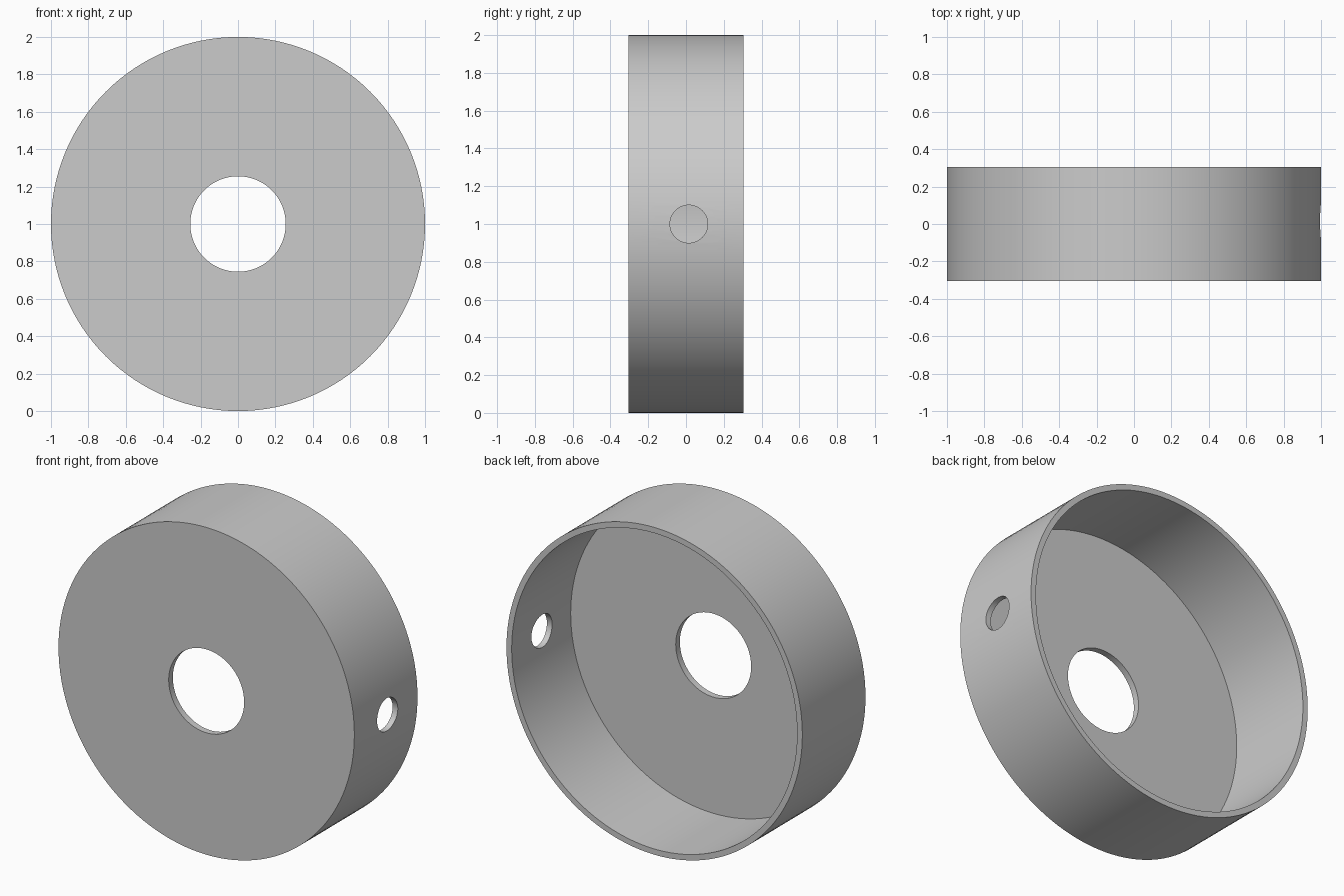
import bpy, bmesh, math
from mathutils import Vector, Matrix

cube = bpy.data.objects.get("Cube")
if cube:
    bpy.data.objects.remove(cube, do_unlink=True)

RADIUS, HALF_DEPTH, WALL, FLOOR = 1.0, 0.305, 0.035, 0.04
CENTRE_HOLE, SIDE_HOLE, SIDE_HOLE_Y = 0.255, 0.1, 0.015
SEGMENTS = 128

grey = bpy.data.materials.new("plain grey")
grey.use_nodes = True
colour = (0.6, 0.6, 0.6, 1)
grey.diffuse_color = colour
grey.node_tree.nodes["Principled BSDF"].inputs["Base Color"].default_value = colour


def make_object(name, bm):
    mesh = bpy.data.meshes.new(name)
    bmesh.ops.recalc_face_normals(bm, faces=bm.faces)
    bm.to_mesh(mesh)
    bm.free()
    obj = bpy.data.objects.new(name, mesh)
    bpy.context.collection.objects.link(obj)
    return obj


# Cup: L-shaped wall section (radius, depth) turned around the y axis
front, back = -HALF_DEPTH, HALF_DEPTH
section = [(CENTRE_HOLE, front), (RADIUS, front), (RADIUS, back),
           (RADIUS - WALL, back), (RADIUS - WALL, front + FLOOR),
           (CENTRE_HOLE, front + FLOOR)]
bm = bmesh.new()
verts = [bm.verts.new((r, y, RADIUS)) for r, y in section]
edges = [bm.edges.new((v, verts[(i + 1) % len(verts)])) for i, v in enumerate(verts)]
bmesh.ops.spin(bm, geom=verts + edges, cent=(0, 0, RADIUS), axis=(0, 1, 0),
               angle=math.tau, steps=SEGMENTS, use_merge=True)
bmesh.ops.remove_doubles(bm, verts=bm.verts, dist=0.0001)
cup = make_object("round_cup", bm)
cup.data.materials.append(grey)

# Side hole through the left wall only
bm = bmesh.new()
bmesh.ops.create_cone(
    bm, cap_ends=True, segments=48, radius1=SIDE_HOLE, radius2=SIDE_HOLE, depth=0.4,
    matrix=Matrix.Translation(Vector((RADIUS, SIDE_HOLE_Y, RADIUS)))
    @ Matrix.Rotation(math.pi / 2, 4, 'Y'))
cutter = make_object("side_hole_cutter", bm)
cutter.data.materials.append(grey)
cutter.hide_render = True

cut = cup.modifiers.new("side hole", 'BOOLEAN')
cut.operation = 'DIFFERENCE'
cut.solver = 'EXACT'
cut.object = cutter
bpy.ops.object.select_all(action='DESELECT')
bpy.context.view_layer.objects.active = cup
cup.select_set(True)
bpy.ops.object.modifier_apply(modifier=cut.name)
bpy.data.objects.remove(cutter, do_unlink=True)

bpy.ops.object.shade_smooth_by_angle(angle=math.radians(30))
